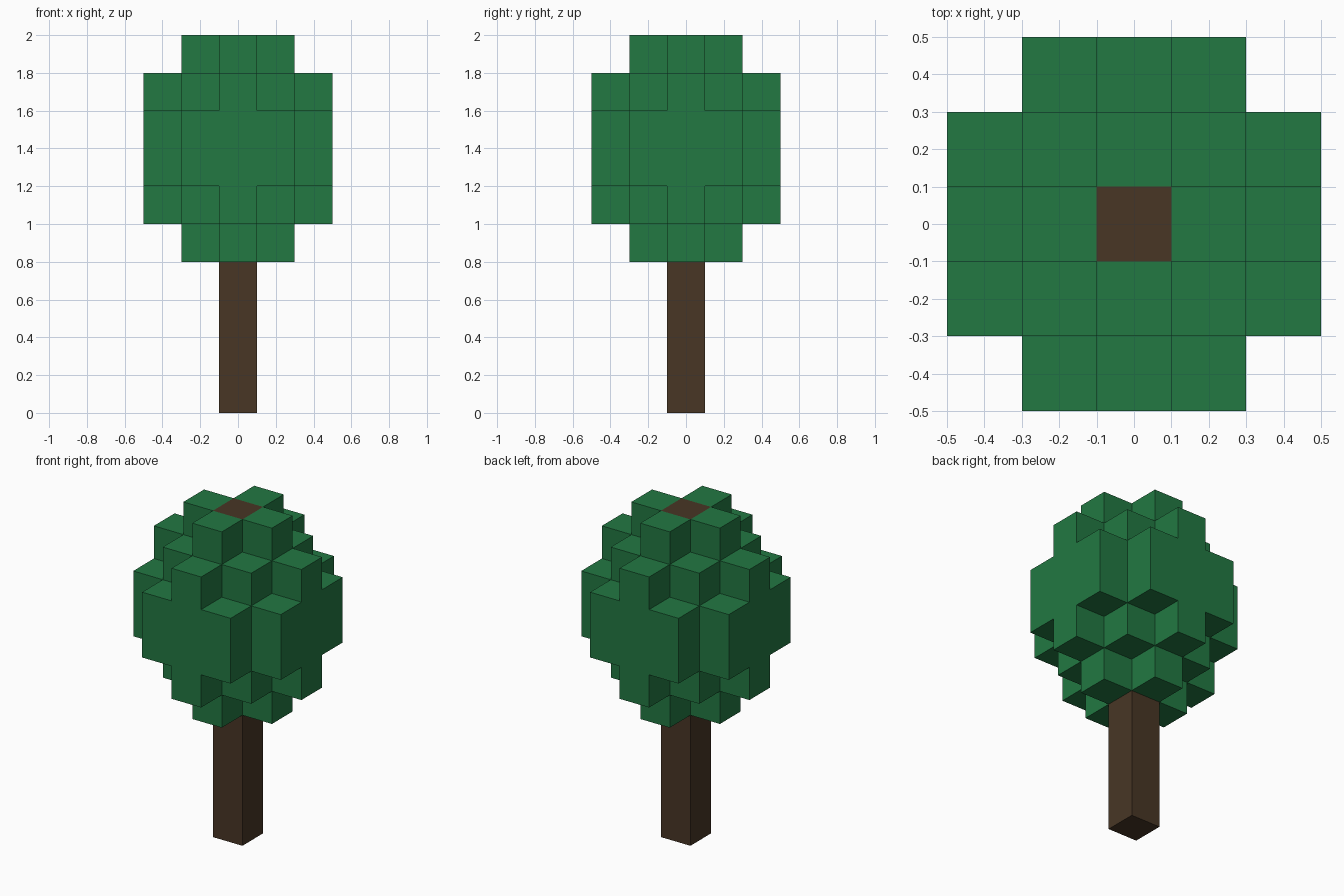
import bpy, bmesh, math
from mathutils import Vector

default_cube = bpy.data.objects.get("Cube")
if default_cube:
    bpy.data.objects.remove(default_cube, do_unlink=True)

CELL = 0.2                       # block size
CANOPY_BASE = 0.8
REACH = [1, 2, 3, 3, 2, 1]       # diamond reach of each leaf layer, bottom to top
HEIGHT = CANOPY_BASE + CELL * len(REACH)


def make_material(name, colour):
    mat = bpy.data.materials.new(name)
    mat.use_nodes = True
    mat.diffuse_color = colour
    mat.node_tree.nodes["Principled BSDF"].inputs["Base Color"].default_value = colour
    return mat


def make_object(name, bm, mat):
    mesh = bpy.data.meshes.new(name)
    bm.to_mesh(mesh)
    bm.free()
    mesh.materials.append(mat)
    obj = bpy.data.objects.new(name, mesh)
    bpy.context.collection.objects.link(obj)
    return obj


leaf_green = make_material("leaf green", (0.016, 0.188, 0.0545, 1))
bark_brown = make_material("bark brown", (0.0648, 0.0369, 0.0185, 1))

# Trunk: one square post through the whole tree, its end showing on top
bm = bmesh.new()
bmesh.ops.create_cube(bm, size=1)
bmesh.ops.scale(bm, vec=(CELL, CELL, HEIGHT), verts=bm.verts)
bmesh.ops.translate(bm, vec=(0, 0, HEIGHT / 2), verts=bm.verts)
make_object("trunk", bm, bark_brown)

# Leaf canopy: outer skin of stacked blocks, layers cut to a diamond
cells = {(x, y, z)
         for z, reach in enumerate(REACH)
         for x in range(-2, 3) for y in range(-2, 3)
         if abs(x) + abs(y) <= reach}
directions = [Vector(d) for d in ((1, 0, 0), (-1, 0, 0), (0, 1, 0),
                                  (0, -1, 0), (0, 0, 1), (0, 0, -1))]
bm = bmesh.new()
for x, y, z in cells:
    if x == 0 and y == 0:        # the trunk fills the middle column
        continue
    centre = Vector((x * CELL, y * CELL, CANOPY_BASE + (z + 0.5) * CELL))
    for n in directions:
        if (x + int(n.x), y + int(n.y), z + int(n.z)) in cells:
            continue
        u = Vector((n.y, n.z, n.x))
        v = n.cross(u)
        corners = (u + v, v - u, -u - v, u - v)
        bm.faces.new([bm.verts.new(centre + (n + c) * CELL / 2) for c in corners])

# Weld the blocks and merge flush faces
bmesh.ops.remove_doubles(bm, verts=bm.verts, dist=0.001)
bmesh.ops.dissolve_limit(bm, angle_limit=math.radians(1),
                         verts=bm.verts, edges=bm.edges)
make_object("leaf_canopy", bm, leaf_green)
